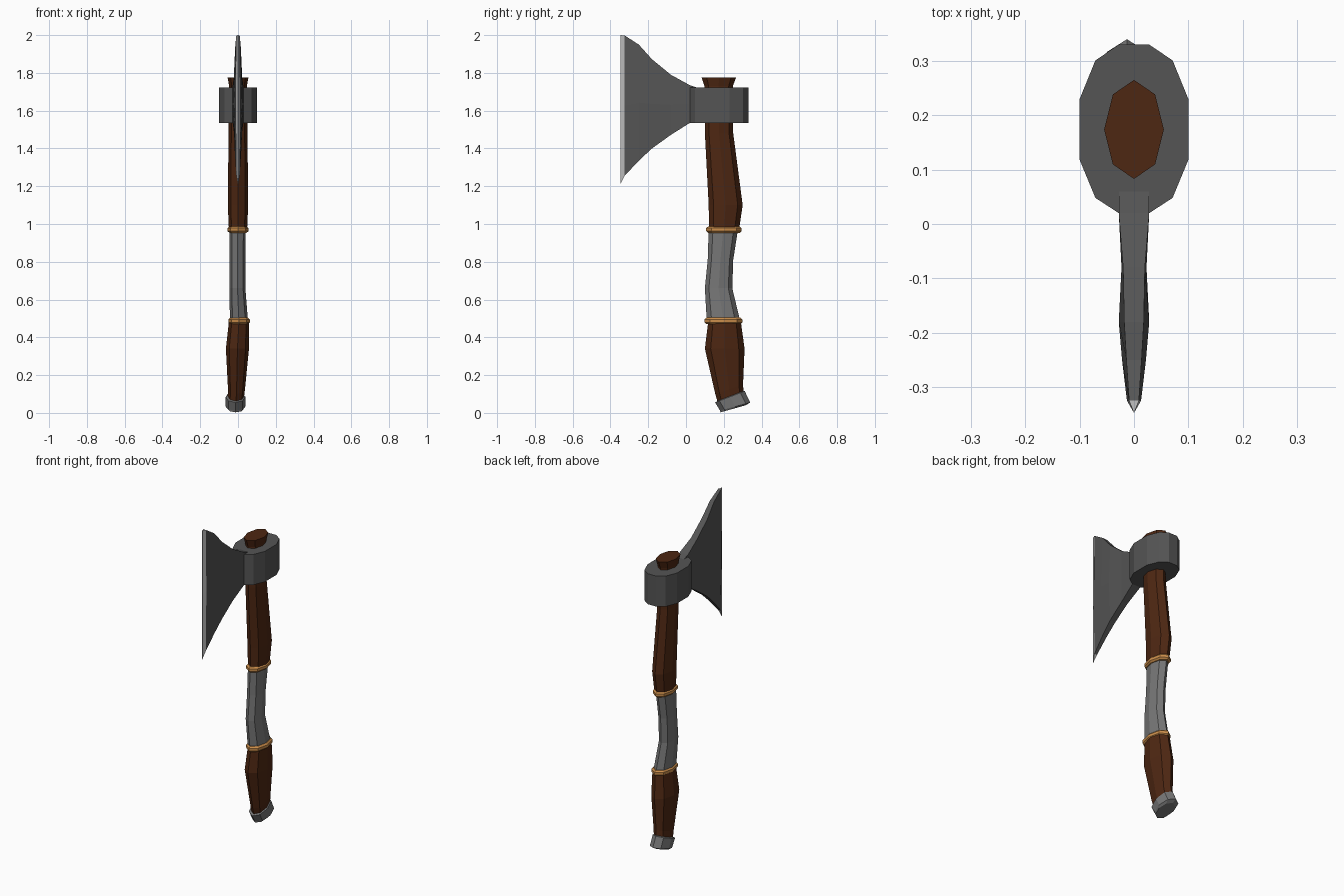
import bpy, bmesh
from math import sin, cos, pi

if "Cube" in bpy.data.objects:
    bpy.data.objects.remove(bpy.data.objects["Cube"])


def material(name, col):
    m = bpy.data.materials.new(name)
    m.diffuse_color = (*col, 1)
    m.use_nodes = True
    m.node_tree.nodes["Principled BSDF"].inputs["Base Color"].default_value = m.diffuse_color
    return m


WOOD = material("dark_wood", (0.075, 0.02, 0.006))
STEEL = material("dark_steel", (0.09, 0.09, 0.09))
WRAP = material("grey_wrap", (0.18, 0.18, 0.18))
CORD = material("tan_cord", (0.6, 0.27, 0.07))
EDGE = material("bright_edge", (0.5, 0.5, 0.5))


def loft(name, rings, mat):
    """Skin a stack of equal-length point rings and cap both ends."""
    bm = bmesh.new()
    rows = [[bm.verts.new(p) for p in r] for r in rings]
    n = len(rows[0])
    for a, b in zip(rows, rows[1:]):
        for i in range(n):
            j = (i + 1) % n
            bm.faces.new((a[i], a[j], b[j], b[i]))
    bm.faces.new(rows[0][::-1])
    bm.faces.new(rows[-1])
    bmesh.ops.remove_doubles(bm, verts=bm.verts, dist=1e-5)
    bmesh.ops.recalc_face_normals(bm, faces=bm.faces)
    me = bpy.data.meshes.new(name)
    bm.to_mesh(me)
    bm.free()
    me.materials.append(mat)
    ob = bpy.data.objects.new(name, me)
    bpy.context.collection.objects.link(ob)
    return ob


def oval(y0, z0, y1, z1, rx, cx=0.0):
    """Eight-sided oval between a front and a back point in the side view."""
    pts = []
    for i in range(8):
        a = i * pi / 4
        t = (1 + cos(a)) / 2
        pts.append((cx + rx * sin(a), y0 + (y1 - y0) * t, z0 + (z1 - z0) * t))
    return pts


# Curved handle in three lengths
loft("upper_handle", [
    oval(.122, .965, .28, .965, .048),
    oval(.12, 1.10, .30, 1.10, .054),
    oval(.10, 1.48, .25, 1.48, .05),
    oval(.098, 1.73, .248, 1.73, .047),
    oval(.083, 1.775, .265, 1.775, .055)], WOOD)

loft("grip", [
    oval(.11, .485, .287, .485, .048, .005),
    oval(.10, .66, .245, .66, .042, -.003),
    oval(.115, .81, .25, .81, .042, -.003),
    oval(.12, .97, .275, .97, .043, -.002)], WRAP)

loft("lower_handle", [
    oval(.168, .055, .305, .105, .043, -.012),
    oval(.155, .10, .302, .15, .045, -.008),
    oval(.10, .34, .31, .34, .061, -.003),
    oval(.118, .485, .29, .485, .053, .005)], WOOD)

# Tilted end cap
loft("pommel", [
    oval(.183, .003, .315, .04, .043, -.013),
    oval(.18, .012, .34, .055, .052, -.013),
    oval(.154, .055, .311, .115, .052, -.013),
    oval(.165, .062, .302, .117, .044, -.013)], WRAP)

# Cord bands with chamfered rims
for name, z, y0, y1, rx, cx in (("upper_band", .97, .107, .294, .055, 0),
                                ("lower_band", .487, .098, .298, .057, .006)):
    loft(name, [oval(y0 + d, z + h, y1 - d, z + h, rx - d, cx)
                for h, d in ((-.017, .01), (-.008, 0), (.008, 0), (.017, .01))], CORD)

# Twelve-sided eye of the head
half = [(.028, .02), (.071, .048), (.1, .118), (.1, .23), (.071, .301), (.028, .33)]
outline = half + [(-x, y) for x, y in reversed(half)]
loft("head_eye", [[(x, y, z) for x, y in outline] for z in (1.535, 1.722)], STEEL)


def slice_at(y, top, bottom, rim, belly):
    """Six-sided blade slice, thickest at mid height."""
    mid = (top + bottom) / 2
    return [(rim, y, top), (belly, y, mid), (rim, y, bottom),
            (-rim, y, bottom), (-belly, y, mid), (-rim, y, top)]


# Flaring blade
loft("blade", [
    slice_at(.06, 1.722, 1.535, .028, .028),
    slice_at(.02, 1.735, 1.535, .028, .028),
    slice_at(-.08, 1.79, 1.472, .02, .023),
    slice_at(-.18, 1.872, 1.40, .018, .028),
    slice_at(-.25, 1.95, 1.335, .014, .022),
    slice_at(-.325, 1.998, 1.255, .009, .013)], STEEL)

# Sharpened edge tapering to a line
loft("cutting_edge", [
    slice_at(-.325, 1.998, 1.255, .009, .013),
    slice_at(-.347, 2.0, 1.21, .0004, .0004)], EDGE)
